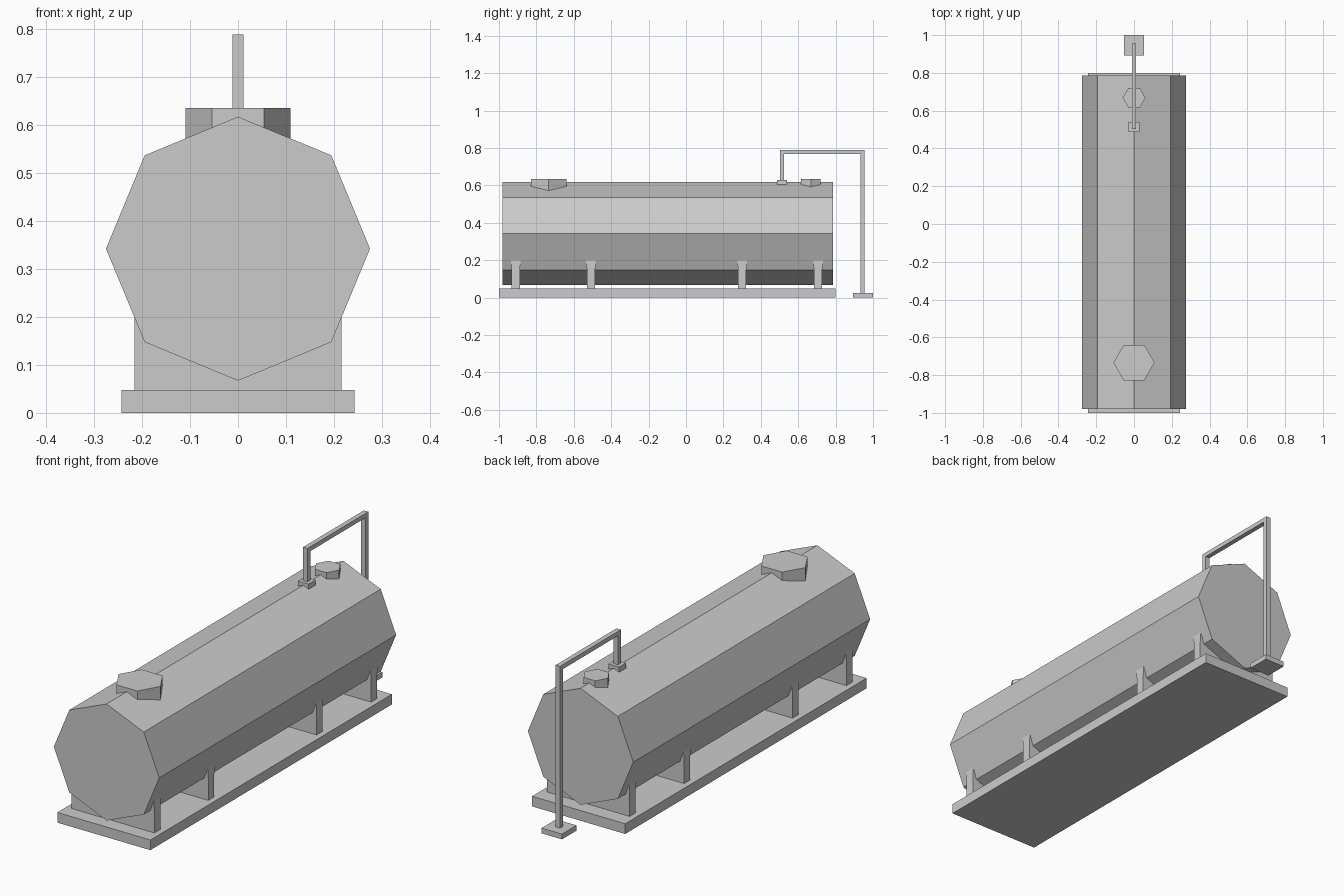
import bpy, bmesh, math
from mathutils import Vector

if "Cube" in bpy.data.objects:
    bpy.data.objects.remove(bpy.data.objects["Cube"])


def prism(name, points, depth_vec):
    """Extrude a closed planar outline along depth_vec."""
    bm = bmesh.new()
    face = bm.faces.new([bm.verts.new(p) for p in points])
    ext = bmesh.ops.extrude_face_region(bm, geom=[face])
    moved = [g for g in ext["geom"] if isinstance(g, bmesh.types.BMVert)]
    bmesh.ops.translate(bm, verts=moved, vec=Vector(depth_vec))
    bmesh.ops.recalc_face_normals(bm, faces=bm.faces)
    mesh = bpy.data.meshes.new(name)
    bm.to_mesh(mesh)
    bm.free()
    ob = bpy.data.objects.new(name, mesh)
    bpy.context.collection.objects.link(ob)
    return ob


def box(name, x, y0, y1, z0, z1):
    """Box centred on x = 0 with half width x."""
    return prism(name, [(-x, y0, z0), (x, y0, z0), (x, y1, z0), (-x, y1, z0)], (0, 0, z1 - z0))


def ring(n, r, start=0.0):
    return [(r * math.cos(start + i * math.tau / n), r * math.sin(start + i * math.tau / n))
            for i in range(n)]


# Eight-sided tank lying along y, one corner on top
prism("tank", [(a, -0.98, 0.342 + b) for a, b in ring(8, 0.275)], (0, 1.766, 0))

# Base slab
box("base_slab", 0.243, -1.0, 0.80, 0.0, 0.048)

# Saddles cradling the tank, flaring slightly at the horn tips
outline = [(-0.216, 0.046), (0.216, 0.046), (0.216, 0.15), (0.216, 0.2), (0.193, 0.15),
           (0, 0.072), (-0.193, 0.15), (-0.216, 0.2), (-0.216, 0.15)]
for i, y in enumerate((-0.91, -0.508, 0.30, 0.706)):
    saddle = prism(f"saddle_{i + 1}", [(x, y - 0.022, z) for x, z in outline], (0, 0.044, 0))
    for v in saddle.data.vertices:
        if v.co.z > 0.19:
            v.co.y = y + (v.co.y - y) * 1.2

# Hexagonal hatches on top
for name, y, r in (("large_hatch", -0.734, 0.109), ("small_hatch", 0.668, 0.06)):
    prism(name, [(a, y + b, 0.565) for a, b in ring(6, r)], (0, 0, 0.07))

# Square filling pipe: an upside-down U seen from the side
pipe = [(0.502, 0.62), (0.502, 0.788), (0.955, 0.788), (0.955, 0.02),
        (0.934, 0.02), (0.934, 0.767), (0.523, 0.767), (0.523, 0.62)]
prism("filling_pipe", [(-0.0115, y, z) for y, z in pipe], (0.023, 0, 0))

# Pipe flanges on the ground and on the tank
box("pipe_foot", 0.053, 0.892, 1.0, 0.0, 0.025)
box("pipe_flange", 0.028, 0.486, 0.539, 0.605, 0.63)
